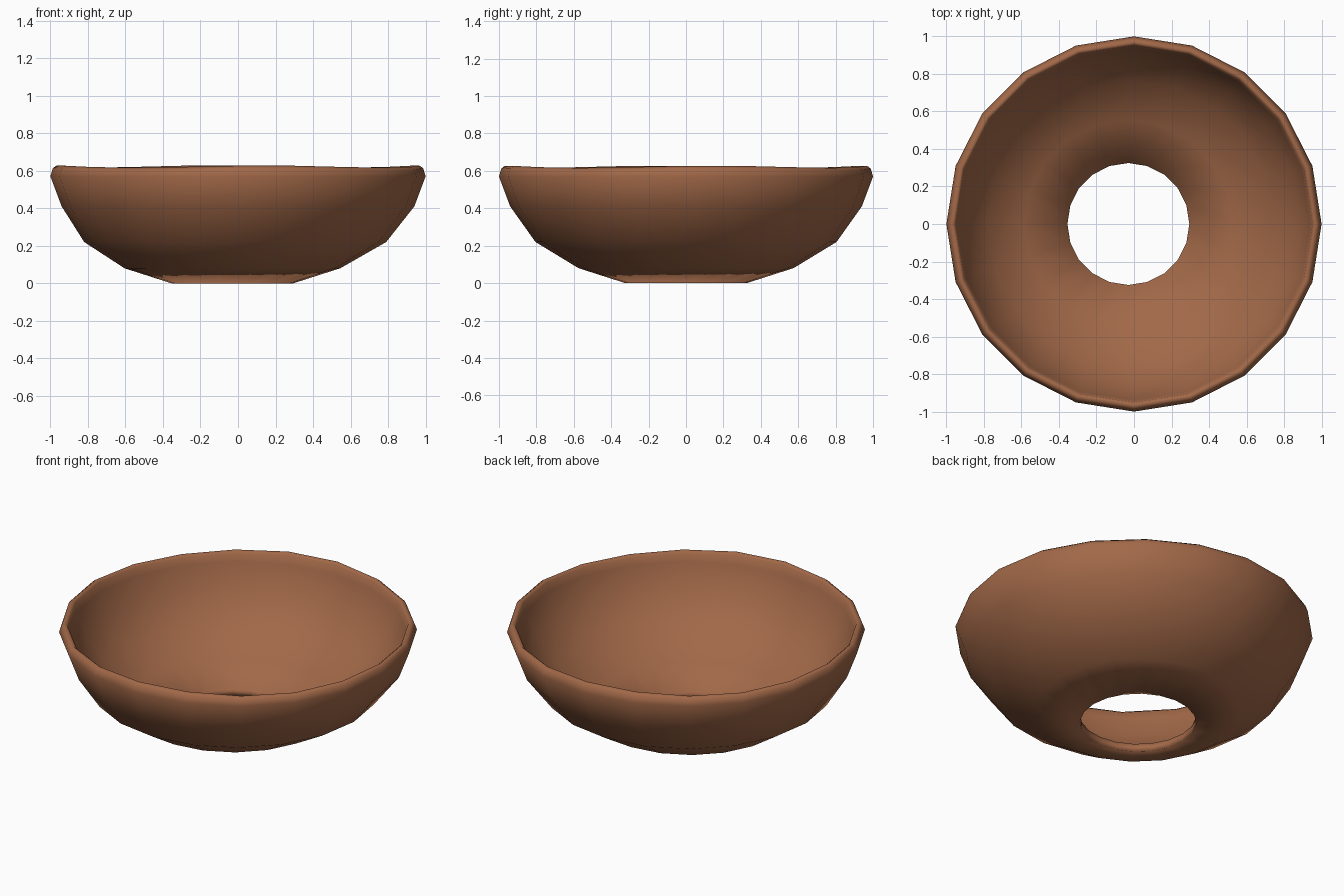
import bpy
import bmesh
from math import sin, cos, tau

cube = bpy.data.objects.get("Cube")
if cube:
    bpy.data.objects.remove(cube, do_unlink=True)

SIDES = 20

# Closed wall section as (radius, height, x offset): outside up, over the rim, inside down
SECTION = [
    (0.325, 0.0, -0.03), (0.575, 0.08, -0.03), (0.805, 0.22, -0.015),
    (0.94, 0.41, 0.0), (1.0, 0.57, 0.0), (0.987, 0.608, 0.0),
    (0.968, 0.622, 0.0), (0.952, 0.608, 0.0), (0.94, 0.56, 0.0),
    (0.885, 0.42, 0.0), (0.765, 0.26, -0.015), (0.555, 0.128, -0.03),
    (0.325, 0.05, -0.03),
]


def clay_material():
    mat = bpy.data.materials.new("brown clay")
    colour = (0.36, 0.14, 0.065, 1.0)
    mat.use_nodes = True
    mat.diffuse_color = colour
    bsdf = next(n for n in mat.node_tree.nodes if n.type == 'BSDF_PRINCIPLED')
    bsdf.inputs["Base Color"].default_value = colour
    return mat


def add_ring(bm, radius, height, shift):
    ring = []
    for i in range(SIDES):
        a = tau * i / SIDES
        # The hand-made lip waves gently
        wave = 0.006 * sin(4 * a + 1) if height > 0.6 else 0.0
        ring.append(bm.verts.new((shift + radius * cos(a), radius * sin(a), height + wave)))
    return ring


# Bowl wall with an open hole in its base
bm = bmesh.new()
rings = [add_ring(bm, *point) for point in SECTION]
for k, lower in enumerate(rings):
    upper = rings[(k + 1) % len(rings)]
    for i in range(SIDES):
        j = (i + 1) % SIDES
        bm.faces.new((lower[i], lower[j], upper[j], upper[i])).smooth = True
bmesh.ops.recalc_face_normals(bm, faces=bm.faces)

mesh = bpy.data.meshes.new("bowl")
bm.to_mesh(mesh)
bm.free()
mesh.materials.append(clay_material())
bowl = bpy.data.objects.new("bowl", mesh)
bpy.context.collection.objects.link(bowl)
